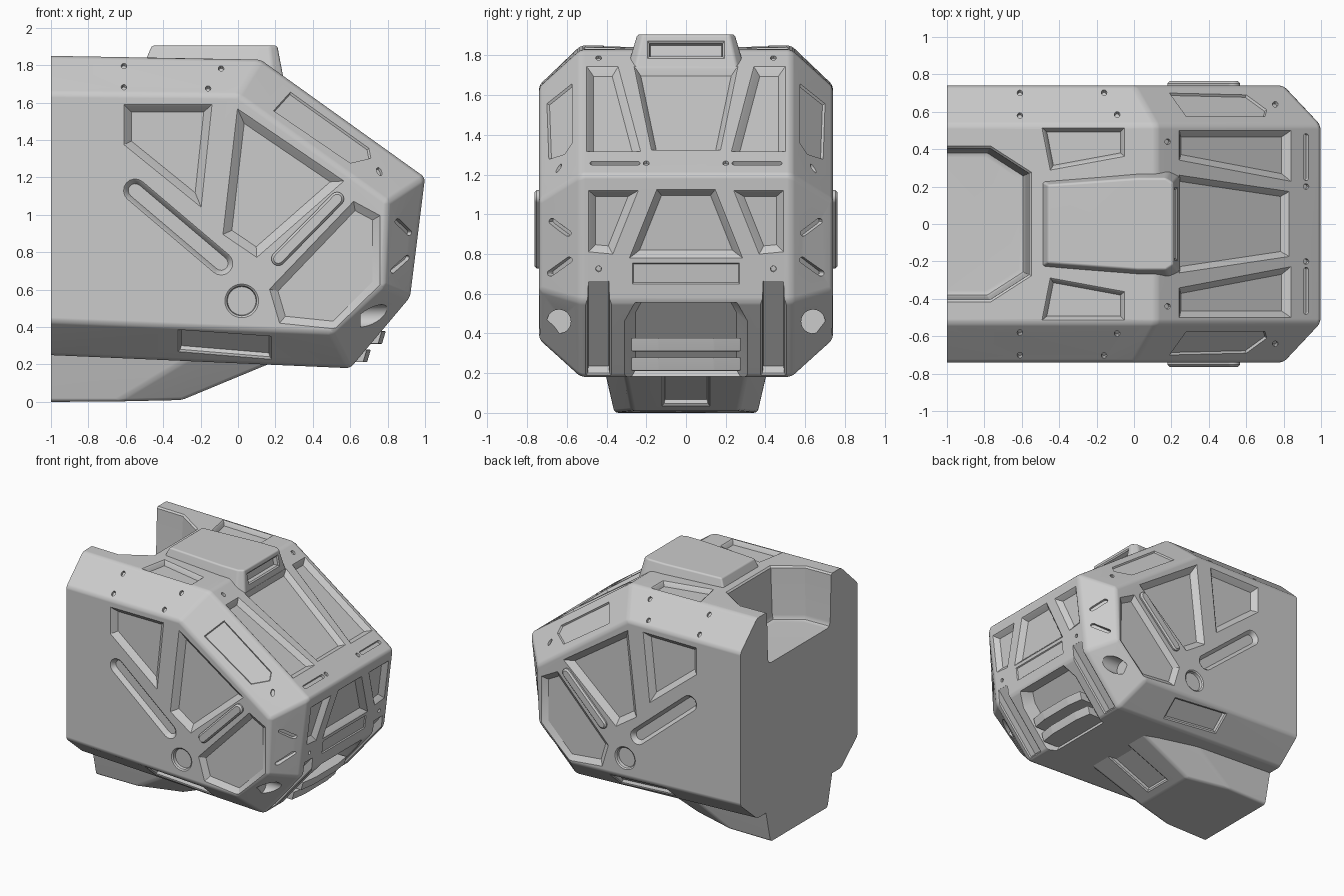
import bpy, bmesh
from math import sin, cos, pi, radians, atan2
from mathutils import Vector as V
from mathutils.geometry import normal

if "Cube" in bpy.data.objects:
    bpy.data.objects.remove(bpy.data.objects["Cube"])


def loft(bm, loops):
    """Closed skin through equal-length loops, returns nothing."""
    rows = [[bm.verts.new(p) for p in lp] for lp in loops]
    n = len(rows[0])
    for a, b in zip(rows, rows[1:]):
        for i in range(n):
            bm.faces.new((a[i], a[(i + 1) % n], b[(i + 1) % n], b[i]))
    bm.faces.new(rows[0])
    bm.faces.new(rows[-1])


def plane(a, b, c):
    a, b, c = V(a), V(b), V(c)
    n = (b - a).cross(c - a).normalized()
    return a, (n if n.dot(a - V((0, 0, 1))) > 0 else -n)


def inset(P, d):
    nrm, out = V(normal(P)), []
    for i, p in enumerate(P):
        n1 = nrm.cross((p - P[i - 1]).normalized())
        n2 = nrm.cross((P[(i + 1) % len(P)] - p).normalized())
        out.append(p + (n1 + n2) * d / (1 + n1.dot(n2)))
    return out


def stamp(bm, pl, axis, pts, steps):
    """Project a 2D outline along an axis onto a plane and loft (height, inset) steps; mirrored in y."""
    o, n = pl
    k = 'xyz'.index(axis)
    P = []
    for ab in pts:
        c = list(ab)
        c.insert(k, 0)
        v = V(c)
        v[k] = n.dot(o - v) / n[k]
        P.append(v)
    centred = abs(sum(p.y for p in P)) < 1e-4
    loops = [[p + n * h for p in inset(P, d)] for h, d in steps]
    for s in ((1,) if centred else (1, -1)):
        loft(bm, [[(p.x, p.y * s, p.z) for p in lp] for lp in loops])


def recess(bm, pl, axis, pts, d=.035, i=.035):
    stamp(bm, pl, axis, pts, [(.06, -.01), (0, -.01), (-.008, 0), (-d, i)] if d > .025
          else [(.06, 0), (0, 0), (-d, i)])


def capsule(p, q, r, n=8):
    a = atan2(q[1] - p[1], q[0] - p[0])
    return [(c[0] + r * cos(a + s + pi * j / n), c[1] + r * sin(a + s + pi * j / n))
            for c, s in ((q, -pi / 2), (p, pi / 2)) for j in range(n + 1)]


def circle(x, y, r, n=20):
    return [(x + r * cos(2 * pi * j / n), y + r * sin(2 * pi * j / n)) for j in range(n)]


def both(half):
    """Mirror a half outline of (x, y) points in y."""
    return half + [(x, -y) for x, y in reversed(half)]


def make(name, bm, bevel=0, seg=3, skip_back=True):
    bmesh.ops.recalc_face_normals(bm, faces=bm.faces)
    if bevel:
        ed = [e for e in bm.edges if not (skip_back and all(v.co.x < -.999 for v in e.verts))
              and e.calc_face_angle(0) > radians(6)]
        bmesh.ops.bevel(bm, geom=ed, offset=bevel, segments=seg, profile=.5,
                        affect='EDGES', clamp_overlap=False)
    me = bpy.data.meshes.new(name)
    bm.to_mesh(me)
    bm.free()
    ob = bpy.data.objects.new(name, me)
    bpy.context.collection.objects.link(ob)
    return ob


def finish(ob, cut=None):
    bpy.ops.object.select_all(action='DESELECT')
    bpy.context.view_layer.objects.active = ob
    ob.select_set(True)
    if cut:
        c = make('cutter', cut)
        c.hide_render = True
        m = ob.modifiers.new('cut', 'BOOLEAN')
        m.operation, m.solver, m.object = 'DIFFERENCE', 'EXACT', c
        bpy.ops.object.modifier_apply(modifier=m.name)
        bpy.data.objects.remove(c)
    bpy.ops.object.shade_smooth_by_angle(angle=radians(28))
    w = ob.modifiers.new('normals', 'WEIGHTED_NORMAL')
    w.keep_sharp = True


# Cabin hull: wide inner profile and smaller side profile (x, z)
IN = [(-1, .25), (-1, 1.85), (.12, 1.83), (1, 1.2), (.92, .56), (.6, .18)]
OUT = [(-1, .43), (-1, 1.65), (0, 1.64), (.8, 1.07), (.78, .62), (.5, .37)]
bm = bmesh.new()
loft(bm, [[(x, y, z) for x, z in pr] for pr, y in ((OUT, .74), (IN, .53), (IN, -.53), (OUT, -.74))])
hull = make('cabin_hull', bm, .022)


def centre_plane(i):
    (a, b), (c, d) = IN[i], IN[(i + 1) % 6]
    return plane((a, .53, b), (a, -.53, b), (c, .53, d))


def edge_plane(i):
    (a, b), (c, d), (e, f) = IN[i], IN[(i + 1) % 6], OUT[i]
    return plane((a, .53, b), (c, .53, d), (e, .74, f))


roof, shield, front, chin = (centre_plane(i) for i in (1, 2, 3, 4))
roof_e, shield_e, front_e = (edge_plane(i) for i in (1, 2, 3))
sill = edge_plane(5)
side = (V((0, .74, 0)), V((0, 1, 0)))
cut = bmesh.new()

# Side windows, slot, round port, lower panel, sill pocket
recess(cut, side, 'y', [(-.6, 1.58), (-.15, 1.58), (-.205, 1.06), (-.6, 1.38)], .04, .03)
recess(cut, side, 'y', [(.005, 1.55), (.55, 1.18), (.1, .785), (-.07, .9)], .04, .035)
recess(cut, side, 'y', capsule((-.55, 1.13), (-.09, .74), .052), .035, .015)
recess(cut, side, 'y', circle(.02, .54, .08, 32), .03, .004)
recess(cut, side, 'y', [(.18, .6), (.62, 1.06), (.75, .99), (.75, .63), (.52, .4), (.23, .43)], .03, .03)
recess(cut, sill, 'y', [(-.31, .38), (.17, .345), (.17, .235), (-.31, .275)], .03, .006)
# Windshield panes and slots
recess(cut, shield, 'z', [(.25, .25), (.82, .165), (.82, -.165), (.25, -.25)], .035, .02)
recess(cut, shield, 'z', [(.25, .49), (.83, .49), (.83, .24), (.25, .35)], .035, .025)
recess(cut, shield, 'z', capsule((.92, .245), (.92, .47), .013), .02, .002)
recess(cut, shield_e, 'z', [(.19, .7), (.6, .69), (.71, .61), (.7, .575), (.28, .575)], .012, .006)
# Front panes, trim panel and corner slots
recess(cut, front, 'x', [(-.14, 1.115), (.14, 1.115), (.27, .79), (-.27, .79)], .04, .025)
recess(cut, front, 'x', [(.255, 1.11), (.48, 1.11), (.48, .82), (.375, .81)], .035, .025)
recess(cut, front, 'x', [(-.27, .65), (.27, .65), (.27, .755), (-.27, .755)], .008, .006)
recess(cut, front_e, 'x', capsule((.67, .965), (.59, .905), .015), .02, .002)
recess(cut, front_e, 'x', capsule((.67, .705), (.585, .77), .015), .02, .002)
# Chin: bumper bay, vertical slots, headlight sockets
recess(cut, chin, 'x', [(-.3, .13), (.3, .13), (.3, .46), (.25, .55), (-.25, .55), (-.3, .46)], .08, .045)
recess(cut, chin, 'x', [(.385, .195), (.495, .195), (.495, .63), (.385, .63)], .06, .004)
stamp(cut, (V((.655, 0, 0)), V((1, 0, 0))), 'x', circle(.64, .46, .06, 32), [(.4, 0), (0, 0)])
# Roof pockets and open rear bay
recess(cut, roof, 'z', [(-.48, .505), (-.06, .505), (-.06, .37), (-.44, .3)], .035, .012)
bay = both([(-1.15, .405), (-.77, .405), (-.56, .27)])
stamp(cut, roof, 'z', bay, [(.1, -.012), (0, -.012), (-.012, 0), (-.38, .012), (-.41, .025), (-.42, .05)])
# Bolt holes
for pl, ax, spots in ((roof_e, 'z', [(-.61, .7), (-.61, .58), (-.16, .7), (-.09, .585)]),
                      (shield, 'z', [(.18, .44), (.92, .2)]),
                      (shield_e, 'z', [(.755, .64)]), (front, 'x', [(.44, .725)])):
    for x, y in spots:
        recess(cut, pl, ax, circle(x, y, .015, 12), .015, .002)
finish(hull, cut)

# Raised diagonal ribs on the sides
bm = bmesh.new()
stamp(bm, side, 'y', capsule((.215, .765), (.53, 1.085), .037), [(-.02, 0), (.012, 0), (.024, .012)])
finish(make('side_ribs', bm))

# Roof pod with front slot
bm = bmesh.new()
low = both([(-.54, .255), (.02, .3), (.19, .3), (.245, .26)])
top = both([(-.46, .21), (.02, .245), (.17, .245), (.21, .22)])
loft(bm, [[(x, y, 1.72) for x, y in low], [(x, y, 1.905) for x, y in top]])
pod = make('roof_pod', bm, .012)
cut = bmesh.new()
recess(cut, plane((.245, .26, 1.72), (.245, -.26, 1.72), (.21, .22, 1.905)), 'x',
       [(-.185, 1.795), (.185, 1.795), (.185, 1.862), (-.185, 1.862)], .04, .006)
finish(pod, cut)

# Belly keel with channel in its sloping front
bm = bmesh.new()
low = both([(-1, .36), (-.65, .36), (-.3, .27)])
top = both([(-1, .43), (-.15, .43), (.4, .33)])
loft(bm, [[(x, y, 0 if x < -.5 else .01) for x, y in low], [(x, y, .3) for x, y in top]])
belly = make('belly_keel', bm, .02)
cut = bmesh.new()
recess(cut, plane((-.3, .27, .01), (-.3, -.27, .01), (.4, .33, .3)), 'z',
       [(-.23, -.11), (.25, -.11), (.25, .11), (-.23, .11)], .03, .004)
finish(belly, cut)

# Bumper bars in the chin bay
for name, x, z in (('upper_bumper_bar', .79, .31), ('lower_bumper_bar', .71, .212)):
    bm = bmesh.new()
    plan = both([(x - .22, .275), (x - .02, .275), (x, .14)])
    loft(bm, [[(px - .02, py, z) for px, py in plan], [(px, py, z + .068) for px, py in plan]])
    finish(make(name, bm, .006, 2, False))
